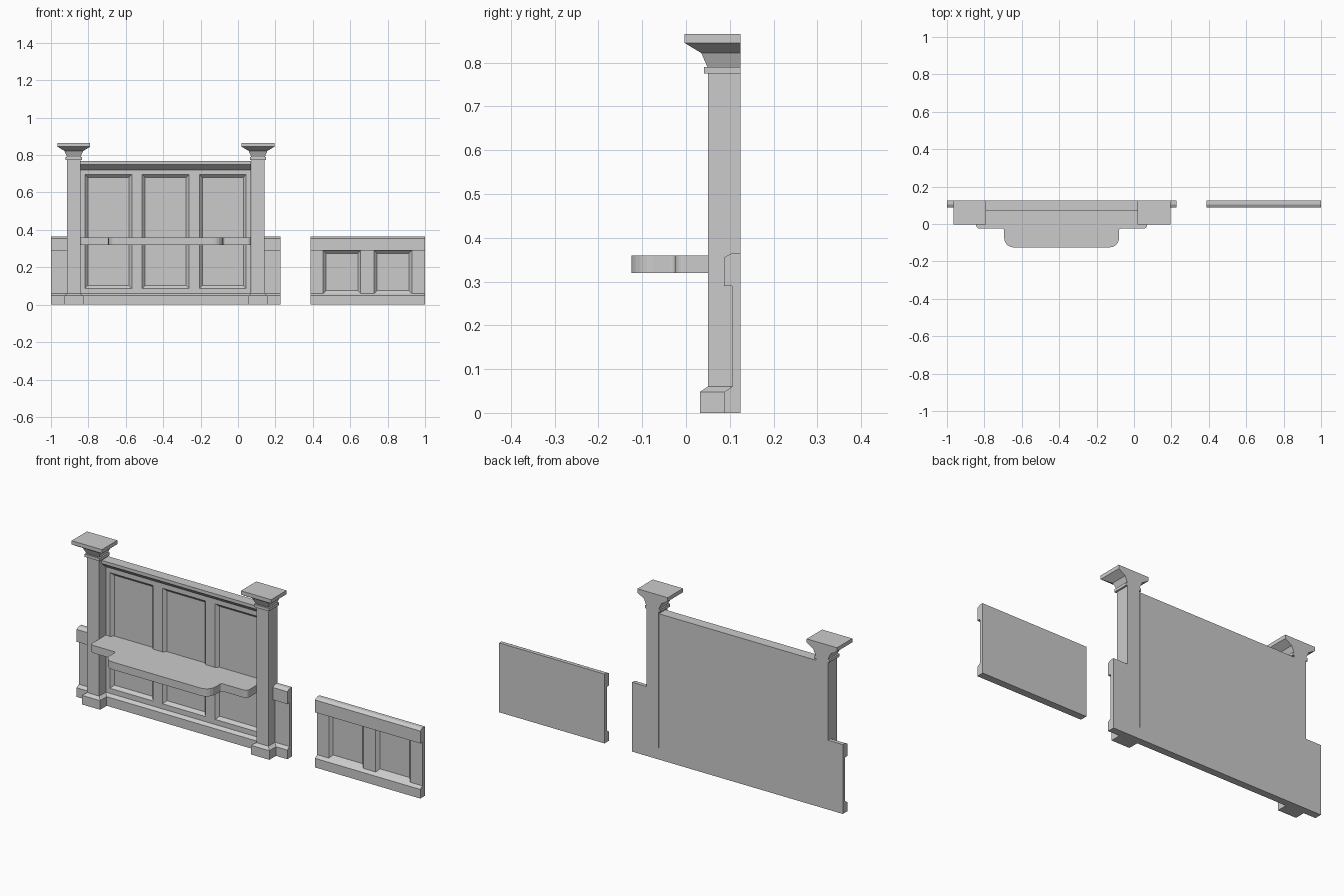
import bpy, bmesh, math

if "Cube" in bpy.data.objects:
    bpy.data.objects.remove(bpy.data.objects["Cube"])

BACK = 0.125
CX = -0.387            # centre of the main unit


def finish(bm, name):
    bmesh.ops.recalc_face_normals(bm, faces=bm.faces)
    me = bpy.data.meshes.new(name)
    bm.to_mesh(me)
    bm.free()
    ob = bpy.data.objects.new(name, me)
    bpy.context.collection.objects.link(ob)
    return ob


def loft(bm, rings):
    """Skin closed rings of points and cap both ends; returns side faces per span."""
    vs = [[bm.verts.new(p) for p in r] for r in rings]
    n = len(vs[0])
    spans = [[bm.faces.new((a[i], a[(i + 1) % n], b[(i + 1) % n], b[i])) for i in range(n)]
             for a, b in zip(vs, vs[1:])]
    bm.faces.new(vs[0])
    bm.faces.new(vs[-1])
    return spans


def wall(name, profile, xs, panel_edge=None):
    """Extrude a (y, z) profile along x; every second span gets a sunk panel."""
    bm = bmesh.new()
    spans = loft(bm, [[(x, y, z) for y, z in profile] for x in xs])
    bmesh.ops.recalc_face_normals(bm, faces=bm.faces)
    if panel_edge is not None:
        bmesh.ops.inset_individual(bm, faces=[s[panel_edge] for s in spans[1::2]],
                                   thickness=0.015, depth=-0.015, use_even_offset=True)
    return finish(bm, name)


def post(name, cx):
    """Square post with plinth, collar and flared cap, flat at the back."""
    steps = [(0, .018), (.048, .018), (.06, 0), (.775, 0), (.775, .009), (.79, .009),
             (.79, .001), (.822, .015), (.845, .053), (.865, .053)]
    bm = bmesh.new()
    loft(bm, [[(cx - .035 - d, .05 - d, z), (cx + .035 + d, .05 - d, z),
               (cx + .035 + d, BACK, z), (cx - .035 - d, BACK, z)] for z, d in steps])
    return finish(bm, name)


def arc(cx, cy, r, a0, a1, n=5):
    return [(cx + r * math.cos(math.radians(a0 + (a1 - a0) * i / n)),
             cy + r * math.sin(math.radians(a0 + (a1 - a0) * i / n))) for i in range(n + 1)]


# Tall panelled back between the posts
base = [(BACK, 0), (.087, 0), (.087, .048), (.105, .06)]
wall("main_panel", base + [(.105, .087), (.105, .695), (.105, .72), (.07, .75), (.07, .767), (BACK, .767)],
     [-.843, -.818, -.568, -.512, -.262, -.206, .044, .07], panel_edge=4)

# Low wainscot: two plain wings and the separate two-panel section
low = base + [(.105, .29), (.087, .29), (.087, .355), (.105, .365), (BACK, .365)]
wall("left_wing", low, [-1, -.913])
wall("right_wing", low, [.141, .226])
wall("side_panel", low, [.387, .455, .656, .728, .929, 1], panel_edge=3)

# Posts
post("left_post", -.878)
post("right_post", .107)

# Shelf with rounded, bowed front
half = ([(.457, .12)] + arc(.437, -.005, .02, 0, -90) + arc(.317, -.035, .01, 90, 180)
        + arc(.257, -.075, .05, 0, -90))
outline = half + [(-x, y) for x, y in reversed(half)]
bm = bmesh.new()
loft(bm, [[(CX + x, y, z) for x, y in outline] for z in (.32, .36)])
finish(bm, "shelf")
